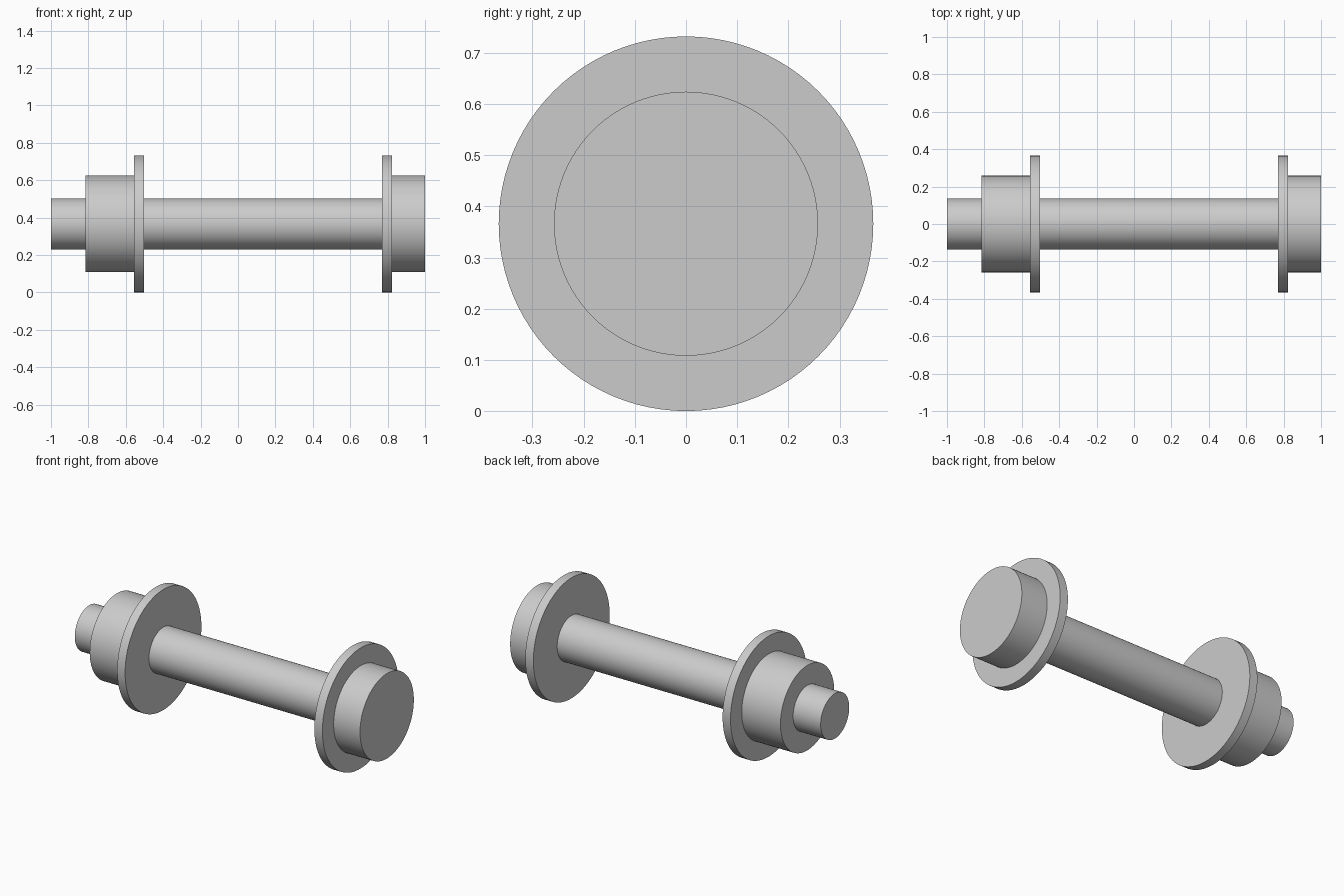
import bpy
import bmesh
import math
from mathutils import Matrix, Vector

cube = bpy.data.objects.get("Cube")
if cube:
    bpy.data.objects.remove(cube, do_unlink=True)

SEGMENTS = 96
FLANGE_R, HUB_R, SHAFT_R = 0.366, 0.258, 0.137
AXIS_Z = FLANGE_R

# Plain grey metal
metal = bpy.data.materials.new("grey_metal")
metal.use_nodes = True
grey = (0.6, 0.6, 0.6, 1)
metal.diffuse_color = grey
metal.node_tree.nodes["Principled BSDF"].inputs["Base Color"].default_value = grey


def turned_part(name, profile):
    """Revolve (x, radius) points around the x axis, capping both ends."""
    bm = bmesh.new()
    rings = []
    for x, radius in profile:
        ring = []
        for i in range(SEGMENTS):
            turn = Matrix.Rotation(math.tau * i / SEGMENTS, 3, "X")
            ring.append(bm.verts.new(turn @ Vector((x, 0, radius))))
        rings.append(ring)
    for a, b in zip(rings, rings[1:]):
        for i in range(SEGMENTS):
            j = (i + 1) % SEGMENTS
            bm.faces.new((a[i], a[j], b[j], b[i]))
    bm.faces.new(rings[0])
    bm.faces.new(rings[-1])
    bmesh.ops.recalc_face_normals(bm, faces=bm.faces)
    mesh = bpy.data.meshes.new(name)
    bm.to_mesh(mesh)
    bm.free()
    mesh.materials.append(metal)
    mesh.shade_smooth()
    mesh.set_sharp_from_angle(angle=math.radians(30))
    obj = bpy.data.objects.new(name, mesh)
    obj.location.z = AXIS_Z
    bpy.context.collection.objects.link(obj)
    return obj


def flanged_hub(name, hub_end, step, flange_end):
    """Hub with a wide thin flange on its inner side."""
    return turned_part(name, [(hub_end, HUB_R), (step, HUB_R),
                              (step, FLANGE_R), (flange_end, FLANGE_R)])


# Shaft passes through the right hub and ends inside the left one
turned_part("shaft", [(-1, SHAFT_R), (0.8, SHAFT_R)])
flanged_hub("right_flanged_hub", -0.815, -0.555, -0.502)
flanged_hub("left_flanged_hub", 1, 0.823, 0.769)
